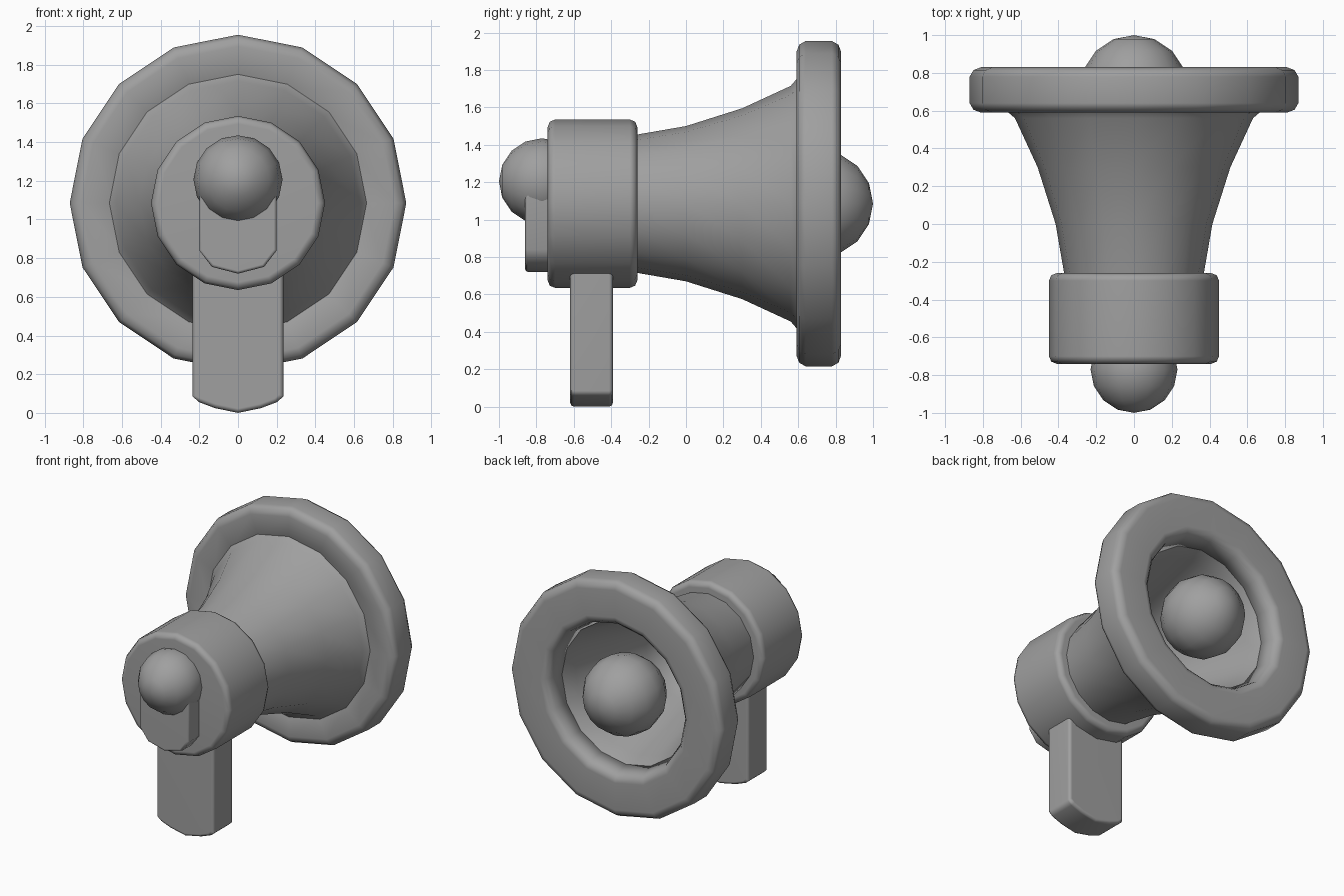
import bpy
import bmesh
from math import sin, cos, pi, radians

if "Cube" in bpy.data.objects:
    bpy.data.objects.remove(bpy.data.objects["Cube"], do_unlink=True)

SIDES = 16
AXIS_Z = 1.085

grey = bpy.data.materials.new("plain_grey")
grey.use_nodes = True
colour = (0.35, 0.35, 0.35, 1)
grey.diffuse_color = colour
for node in grey.node_tree.nodes:
    if node.type == 'BSDF_PRINCIPLED':
        node.inputs["Base Color"].default_value = colour


def finish(name, bm, bevel=0):
    """Turn a bmesh into a smooth-shaded object with softened edges."""
    bmesh.ops.remove_doubles(bm, verts=bm.verts, dist=0.0005)
    bmesh.ops.recalc_face_normals(bm, faces=bm.faces)
    mesh = bpy.data.meshes.new(name)
    bm.to_mesh(mesh)
    bm.free()
    mesh.materials.append(grey)
    mesh.shade_smooth()
    obj = bpy.data.objects.new(name, mesh)
    bpy.context.collection.objects.link(obj)
    if bevel:
        mod = obj.modifiers.new("soft_edges", 'BEVEL')
        mod.width = bevel
        mod.segments = 2
        mod.limit_method = 'ANGLE'
        mod.angle_limit = radians(50)
    obj.modifiers.new("even_shading", 'WEIGHTED_NORMAL')
    return obj


def lathe(name, profile, centre_z=AXIS_Z, bevel=0):
    """Revolve (y, radius) points around the horn axis."""
    bm = bmesh.new()
    rings = []
    for y, r in profile:
        rings.append([bm.verts.new((r * sin(2 * pi * i / SIDES), y,
                                    centre_z + r * cos(2 * pi * i / SIDES)))
                      for i in range(SIDES)])
    for a, b in zip(rings, rings[1:]):
        for i in range(SIDES):
            j = (i + 1) % SIDES
            bm.faces.new((a[i], a[j], b[j], b[i]))
    return finish(name, bm, bevel)


def ball(name, y, z, radius, rings=8):
    arc = [(y + radius * cos(pi * k / rings), radius * sin(pi * k / rings))
           for k in range(rings + 1)]
    return lathe(name, arc, z)


def slab(name, half, top, y0, y1, bevel):
    """Extrude a mirrored (x, z) outline with a rounded lower end along y."""
    outline = [(-x, z) for x, z in half if x] + half[::-1]
    outline = [(-half[0][0], top)] + outline + [(half[0][0], top)]
    bm = bmesh.new()
    face = bm.faces.new([bm.verts.new((x, y0, z)) for x, z in outline])
    new = bmesh.ops.extrude_face_region(bm, geom=[face])["geom"]
    bmesh.ops.translate(bm, vec=(0, y1 - y0, 0),
                        verts=[v for v in new if isinstance(v, bmesh.types.BMVert)])
    return finish(name, bm, bevel)


# Flared horn: outer wall, then the hollow inside
lathe("horn", [(-0.30, 0), (-0.30, 0.355), (-0.26, 0.37), (0, 0.415), (0.3, 0.51),
               (0.56, 0.63), (0.59, 0.665), (0.62, 0.68), (0.78, 0.60), (0.80, 0.555),
               (0.59, 0.49), (0.3, 0.41), (0, 0.33), (-0.25, 0.29), (-0.25, 0)])

# Thick rounded rim around the mouth
rim = [(0.59, 0.65), (0.59, 0.81), (0.605, 0.85), (0.64, 0.87), (0.78, 0.87),
       (0.815, 0.85), (0.83, 0.81), (0.83, 0.61), (0.82, 0.575), (0.79, 0.55),
       (0.70, 0.522)]
lathe("rim", rim + rim[:1])

# Body collar at the narrow end
lathe("collar", [(-0.74, 0), (-0.74, 0.45), (-0.26, 0.45), (-0.26, 0)], bevel=0.04)

# Balls in the mouth and at the narrow end
ball("mouth_ball", 0.715, AXIS_Z, 0.285)
ball("end_ball", -0.77, 1.205, 0.23)

# Grip below the collar and raised plate under the end ball
slab("handle", [(0.235, 0.085), (0.2, 0.055), (0.12, 0.025), (0, 0)],
     0.85, -0.62, -0.39, 0.022)
slab("end_plate", [(0.2, 0.84), (0.135, 0.755), (0, 0.72)],
     1.15, -0.86, -0.70, 0.015)
